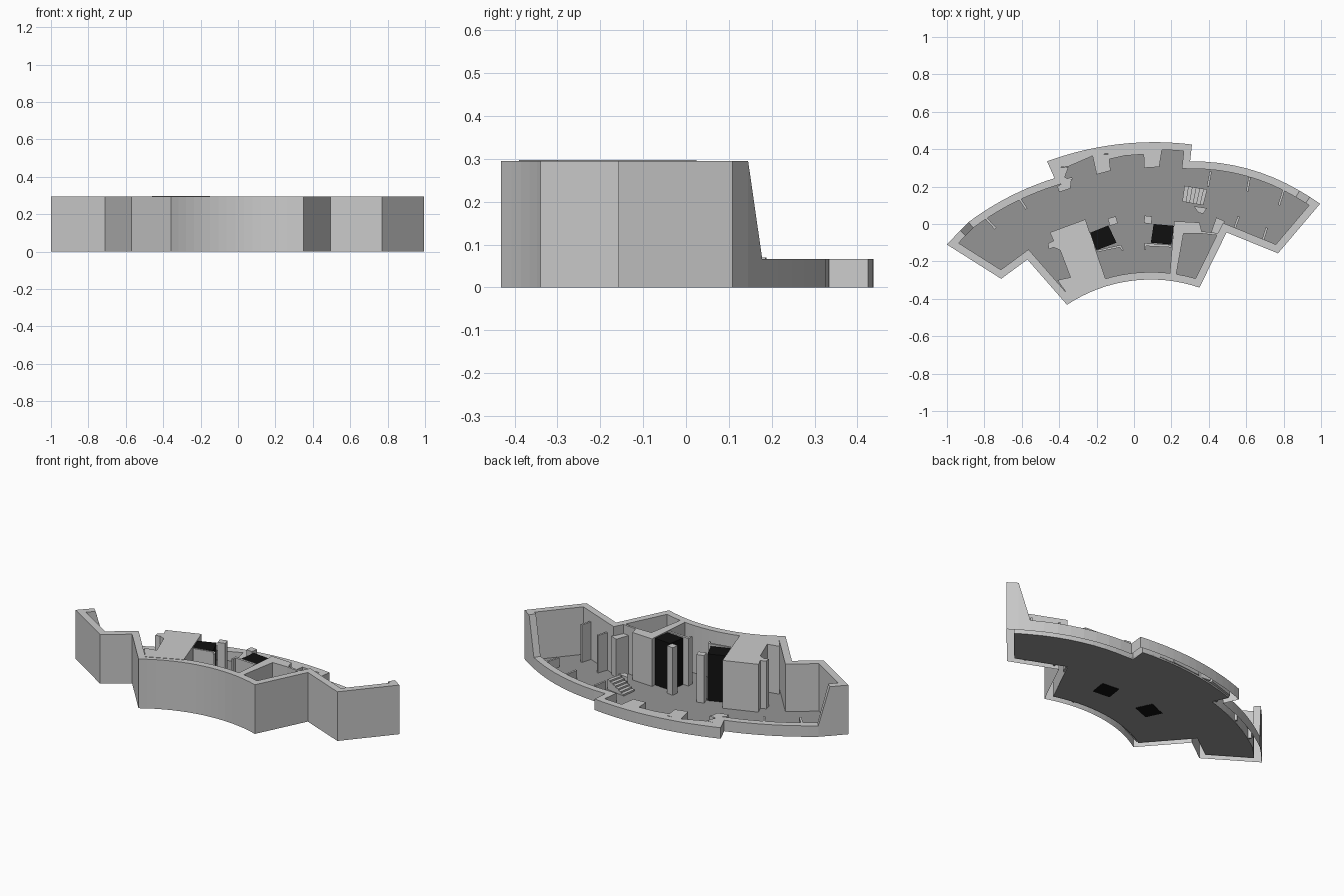
import bpy, bmesh
from mathutils import Vector
from math import atan2, cos, sin, pi

if "Cube" in bpy.data.objects:
    bpy.data.objects.remove(bpy.data.objects["Cube"])

HIGH, LOW, FLOOR = 0.295, 0.066, 0.01


def material(name, v):
    m = bpy.data.materials.new(name)
    m.diffuse_color = (v, v, v, 1)
    m.use_nodes = True
    m.node_tree.nodes["Principled BSDF"].inputs["Base Color"].default_value = m.diffuse_color
    return m


dark = material("dark_floor", 0.3)
black = material("black_shaft", 0.005)
mid = material("mid_grey", 0.55)


def finish(name, bm, mat=None):
    bmesh.ops.recalc_face_normals(bm, faces=bm.faces)
    me = bpy.data.meshes.new(name)
    bm.to_mesh(me)
    bm.free()
    ob = bpy.data.objects.new(name, me)
    bpy.context.collection.objects.link(ob)
    if mat:
        me.materials.append(mat)
    return ob


def prism(name, pts, z0, z1, mat=mid):
    bm = bmesh.new()
    lo = [bm.verts.new((x, y, z0)) for x, y in pts]
    hi = [bm.verts.new((x, y, z1)) for x, y in pts]
    n = len(pts)
    bm.faces.new(lo)
    bm.faces.new(hi)
    for i in range(n):
        j = (i + 1) % n
        bm.faces.new((lo[i], lo[j], hi[j], hi[i]))
    return finish(name, bm, mat)


def panel(name, a, b, t, h, mat=mid):
    a, b = Vector(a), Vector(b)
    d = (b - a).normalized() * t / 2
    s = Vector((-d.y, d.x))
    return prism(name, [a - s, b - s, b + s, a + s], FLOOR, h, mat)


def arc(p, q, r, n):
    # circle through three points, sampled from p to r
    (ax, ay), (bx, by), (cx, cy) = p, q, r
    d = 2 * (ax * (by - cy) + bx * (cy - ay) + cx * (ay - by))
    A, B, C = ax * ax + ay * ay, bx * bx + by * by, cx * cx + cy * cy
    ux = (A * (by - cy) + B * (cy - ay) + C * (ay - by)) / d
    uy = (A * (cx - bx) + B * (ax - cx) + C * (bx - ax)) / d
    R = ((ax - ux) ** 2 + (ay - uy) ** 2) ** 0.5
    t0, t1 = atan2(ay - uy, ax - ux), atan2(cy - uy, cx - ux)
    t1 = t0 + (t1 - t0 + pi) % (2 * pi) - pi
    return [(ux + R * cos(t0 + (t1 - t0) * i / n),
             uy + R * sin(t0 + (t1 - t0) * i / n)) for i in range(n + 1)]


def inset(pts, t):
    out, n = [], len(pts)
    for i in range(n):
        p = Vector(pts[i])
        d1 = (p - Vector(pts[i - 1])).normalized()
        d2 = (Vector(pts[(i + 1) % n]) - p).normalized()
        n1, n2 = Vector((-d1.y, d1.x)), Vector((-d2.y, d2.x))
        out.append(p + (n1 + n2) * t / (1 + n1.dot(n2)))
    return out


# outer shell: tall front run, low parapet along the back
front = [(-1, -.11), (-.71, -.293), (-.57, -.19)]
front += arc((-.358, -.432), (.08, -.297), (.35, -.34), 16)
front += [(.495, -.045), (.77, -.157), (.995, .108), (.94, .145)]
back = arc((.885, .178), (.67, .277), (.30, .335), 8)
back += arc((.31, .425), (.07, .437), (-.465, .335), 14)
back += arc((-.425, .245), (-.665, .147), (-.885, .01), 10)
outer = front + back + [(-.93, -.035)]
tops = [HIGH] * len(front) + [LOW] * len(back) + [HIGH]
inner = inset(outer, 0.04)

bm = bmesh.new()
rings = [[bm.verts.new((p[0], p[1], z)) for p, z in zip(loop, zs)]
         for loop, zs in ((outer, [0] * len(tops)), (outer, tops),
                          (inner, tops), (inner, [0] * len(tops)))]
for a, b in zip(rings, rings[1:]):
    for i in range(len(a)):
        j = (i + 1) % len(a)
        bm.faces.new((a[i], a[j], b[j], b[i]))
finish("outer_wall", bm)

prism("floor", inner, 0.002, FLOOR, dark)

# solid service core against the front wall
prism("service_core", [(-.45, -.045), (-.26, .025), (-.15, -.30), (-.25, -.345),
                       (-.345, -.39), (-.41, -.30), (-.34, -.285), (-.395, -.14),
                       (-.43, -.125), (-.455, -.135), (-.46, -.105), (-.43, -.09)],
      FLOOR, 0.297)

# two black lift shafts with low wings and a column beside each
prism("lift_shaft_left", [(-.243, -.05), (-.137, -.008), (-.094, -.10), (-.20, -.14)],
      0, 0.29, black)
prism("lift_shaft_right", [(.105, 0), (.215, -.01), (.20, -.11), (.09, -.10)],
      0, 0.29, black)
prism("lift_screen_left", [(-.20, -.14), (-.07, -.112), (-.055, -.14), (-.065, -.143),
                           (-.075, -.125), (-.195, -.15)], FLOOR, HIGH)
prism("lift_screen_right", [(.20, -.112), (.055, -.102), (.055, -.138), (.065, -.138),
                            (.065, -.118), (.20, -.125)], FLOOR, HIGH)
panel("column_left", (-.135, .01), (-.092, .022), .04, HIGH)
panel("column_right", (.055, .025), (.095, .02), .04, HIGH)

# small room on the right of the core
prism("room_wall", [(.215, .015), (.35, .008), (.365, -.05), (.265, -.05), (.225, -.275),
                    (.19, -.285)], FLOOR, HIGH)
panel("room_wall_end", (.36, -.045), (.45, -.055), .012, HIGH)
prism("room_pillar", [(.41, -.05), (.44, .035), (.485, .015), (.455, -.06)], FLOOR, 0.24)
prism("stair_pillar", [(.32, .095), (.39, .085), (.37, .055), (.345, .06)], FLOOR, LOW)

# stair rising towards the right
N = 6
for i in range(N):
    a, b = i / N, (i + 1) / N
    lo0, lo1 = Vector((.258, .12)), Vector((.37, .10))
    hi0, hi1 = Vector((.27, .205)), Vector((.392, .185))
    prism("stair_step", [lo0.lerp(lo1, a), lo0.lerp(lo1, b), hi0.lerp(hi1, b),
                         hi0.lerp(hi1, a)], FLOOR, FLOOR + 0.06 * b)

# partition fins: low along the back, tall along the front right
for a, b in [((.41, .28), (.395, .20)), ((.618, .25), (.605, .175)),
             ((.80, .18), (.775, .10)), ((-.615, .14), (-.575, .08)),
             ((-.80, .04), (-.74, -.025)), ((-.40, .225), (-.33, .245))]:
    panel("back_fin", a, b, .012, LOW)
for a, b in [((.56, .04), (.53, -.045)), ((.71, -.02), (.685, -.10))]:
    panel("front_fin", a, b, .012, 0.235)

# piers and benches inside the back bay
prism("bay_pier_left", [(-.225, .38), (-.20, .265), (-.125, .285), (-.135, .37)], FLOOR, LOW)
prism("bay_pier_right", [(.05, .40), (.055, .30), (.135, .305), (.15, .40)], FLOOR, LOW)
prism("bay_bench", [(-.14, .345), (-.05, .365), (.055, .373), (.055, .405), (-.14, .385)],
      FLOOR, LOW)
prism("bay_corner", [(-.42, .30), (-.35, .305), (-.37, .25), (-.335, .235), (-.34, .19),
                     (-.40, .17), (-.41, .20), (-.38, .22)], FLOOR, LOW)
prism("bay_bench_left", [(-.42, .30), (-.35, .308), (-.23, .36), (-.24, .378), (-.41, .325)],
      FLOOR, LOW)
